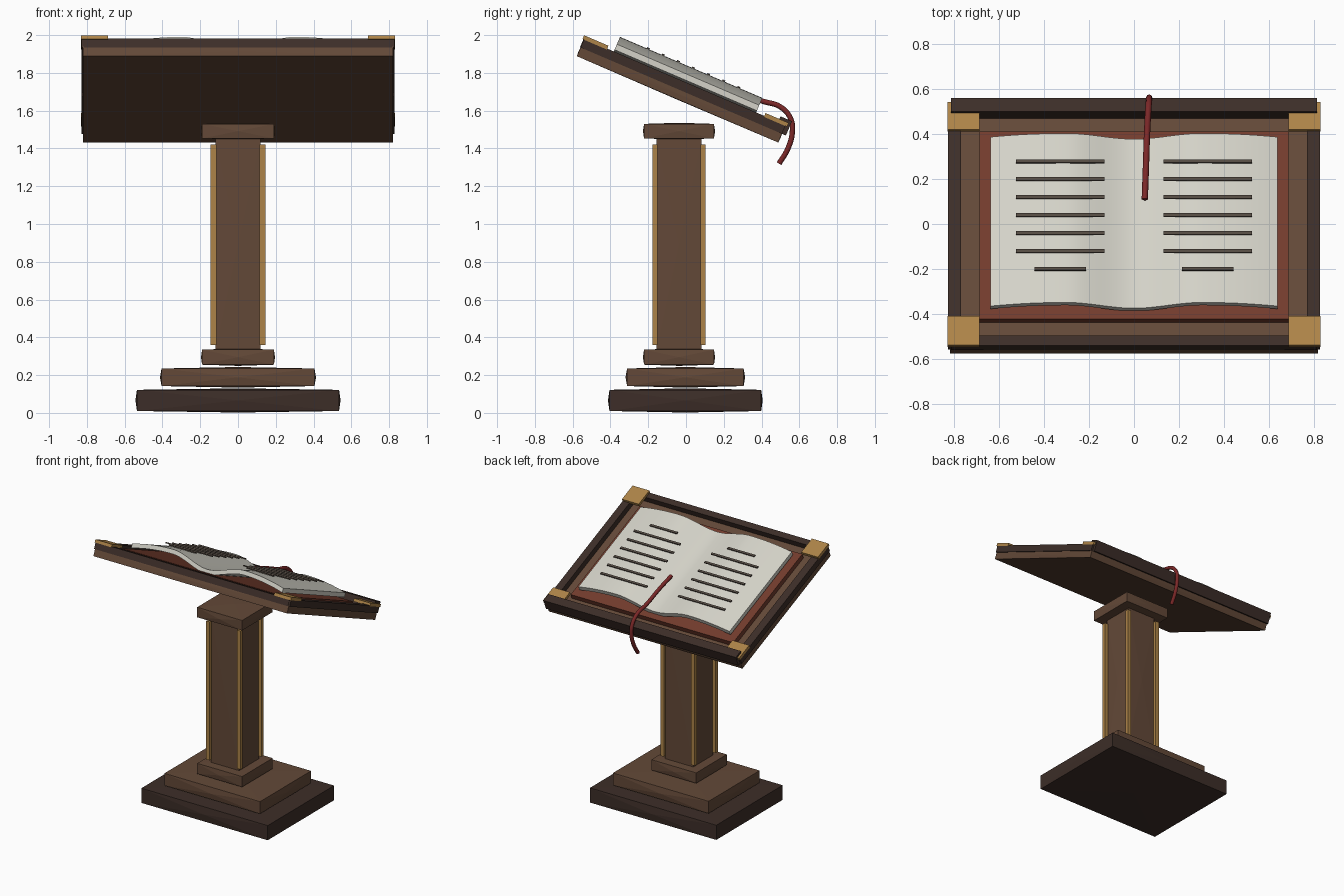
import bpy, bmesh, math
from mathutils import Matrix, Vector

if "Cube" in bpy.data.objects:
    bpy.data.objects.remove(bpy.data.objects["Cube"])


def mat(name, c):
    m = bpy.data.materials.new(name)
    m.diffuse_color = (*c, 1)
    m.use_nodes = True
    m.node_tree.nodes["Principled BSDF"].inputs["Base Color"].default_value = m.diffuse_color
    return m


WOOD = mat("wood", (0.125, 0.066, 0.039))
DARK = mat("dark_wood", (0.046, 0.027, 0.021))
GOLD = mat("brass", (0.42, 0.23, 0.065))
LEATHER = mat("leather", (0.17, 0.045, 0.026))
PAPER = mat("paper", (0.66, 0.65, 0.58))
INK = mat("ink", (0.09, 0.07, 0.055))
CLOTH = mat("cloth", (0.2, 0.021, 0.021))

# Tilted frame of the desk top: high at the front, low at the back
TILT = Matrix.Translation((0, -0.045, 1.66)) @ Matrix.Rotation(math.radians(-23.2), 4, 'X')


def finish(name, bm, m, frame=None):
    bmesh.ops.recalc_face_normals(bm, faces=bm.faces)
    if frame:
        bmesh.ops.transform(bm, matrix=frame, verts=bm.verts)
    me = bpy.data.meshes.new(name)
    bm.to_mesh(me)
    bm.free()
    me.materials.append(m)
    ob = bpy.data.objects.new(name, me)
    bpy.context.collection.objects.link(ob)
    return ob


def box(name, x, y, z, m, frame=None, crown=0.0):
    """Box from (min, max) ranges; crown swells each face slightly outward."""
    bm = bmesh.new()
    bmesh.ops.create_cube(bm, size=1)
    for v in bm.verts:
        v.co = Vector([(r[0] + r[1]) / 2 + c * (r[1] - r[0]) for r, c in zip((x, y, z), v.co)])
    if crown:
        normals = [f.normal.copy() for f in bm.faces]
        bm.normal_update()
        normals = {tuple(round(c, 4) for c in f.calc_center_median()): f.normal.copy() for f in bm.faces}
        res = bmesh.ops.poke(bm, faces=bm.faces[:])
        for v in res["verts"]:
            v.co += normals[tuple(round(c, 4) for c in v.co)] * crown
    return finish(name, bm, m, frame)


# Stepped base, column and cap
CY = -0.037
box("base_plinth", (-0.535, 0.535), (-0.405, 0.398), (0.01, 0.122), DARK, crown=0.008)
box("base_step", (-0.405, 0.405), (-0.312, 0.305), (0.142, 0.235), WOOD, crown=0.008)
box("column_foot", (-0.19, 0.19), (CY - 0.185, CY + 0.185), (0.255, 0.335), WOOD, crown=0.006)
box("column", (-0.12, 0.12), (CY - 0.12, CY + 0.12), (0.33, 1.455), WOOD, crown=0.003)
box("column_cap", (-0.19, 0.19), (CY - 0.185, CY + 0.185), (1.453, 1.53), WOOD, crown=0.006)

# Brass strips on the four column corners
for i, (sx, sy) in enumerate([(-1, -1), (1, -1), (1, 1), (-1, 1)]):
    cx, cy = sx * 0.13, CY + sy * 0.127
    box(f"column_trim_{i}", (cx - 0.015, cx + 0.015), (cy - 0.014, cy + 0.014), (0.36, 1.42), GOLD)

# Desk board with raised rails and a taller ledge at the low edge
box("desk_board", (-0.82, 0.82), (-0.58, 0.58), (0, 0.056), WOOD, TILT, 0.002)
box("top_rail", (-0.815, 0.815), (-0.583, -0.535), (0.05, 0.1), DARK, TILT)
box("book_ledge", (-0.815, 0.815), (0.537, 0.603), (0.05, 0.132), DARK, TILT)
for s, side in ((-1, "left"), (1, "right")):
    xs = sorted((s * 0.77, s * 0.828))
    box(f"{side}_rail", xs, (-0.58, 0.58), (0.05, 0.1), DARK, TILT)
    xs = sorted((s * 0.688, s * 0.83))
    box(f"{side}_top_corner", xs, (-0.588, -0.448), (0.095, 0.117), GOLD, TILT)
    box(f"{side}_bottom_corner", xs, (0.457, 0.59), (0.095, 0.117), GOLD, TILT)

# Book cover
box("book_cover", (-0.688, 0.688), (-0.453, 0.457), (0.053, 0.094), LEATHER, TILT)


# Open pages: arched cross-section extruded along the book height
def page_height(x):
    x = abs(x)
    if x < 0.3:
        t = x / 0.3
        return 0.118 + 0.066 * t * t * (3 - 2 * t)
    return 0.184 - 0.042 * ((x - 0.3) / 0.34) ** 2


bm = bmesh.new()
rows = []
N = 48
for i in range(N + 1):
    x = -0.64 + 1.28 * i / N
    h = page_height(x)
    rows.append([bm.verts.new(c) for c in
                 ((x, -0.41, h), (x, 0.41, h), (x, 0.41, h - 0.032), (x, -0.41, h - 0.032))])
for a, b in zip(rows, rows[1:]):
    for k in range(4):
        bm.faces.new((a[k], a[(k + 1) % 4], b[(k + 1) % 4], b[k]))
bm.faces.new(rows[0])
bm.faces.new(rows[-1])
pages = finish("pages", bm, PAPER, TILT)
bpy.context.view_layer.objects.active = pages
pages.select_set(True)
bpy.ops.object.shade_smooth_by_angle(angle=math.radians(30))

# Ruled lines on both pages, the last one short
for s, side in ((-1, "left"), (1, "right")):
    for i in range(7):
        half = 0.197 if i < 6 else 0.115
        cx, cy = s * 0.328, 0.273 - 0.087 * i
        box(f"{side}_text_line_{i}", (cx - half, cx + half), (cy - 0.008, cy + 0.008),
            (0.183, 0.191), INK, TILT)

# Ribbon bookmark hanging over the low edge
cu = bpy.data.curves.new("ribbon", 'CURVE')
cu.dimensions = '3D'
cu.bevel_depth = 0.014
cu.bevel_resolution = 2
cu.resolution_u = 6
cu.use_fill_caps = True
path = [(0.048, 0.11, 1.765), (0.053, 0.25, 1.715), (0.058, 0.4, 1.652), (0.063, 0.5, 1.62),
        (0.067, 0.553, 1.56), (0.068, 0.563, 1.49), (0.066, 0.54, 1.4), (0.062, 0.493, 1.32)]
sp = cu.splines.new('BEZIER')
sp.bezier_points.add(len(path) - 1)
for p, co in zip(sp.bezier_points, path):
    p.co = co
    p.handle_left_type = p.handle_right_type = 'AUTO'
cu.materials.append(CLOTH)
bpy.context.collection.objects.link(bpy.data.objects.new("ribbon_bookmark", cu))
